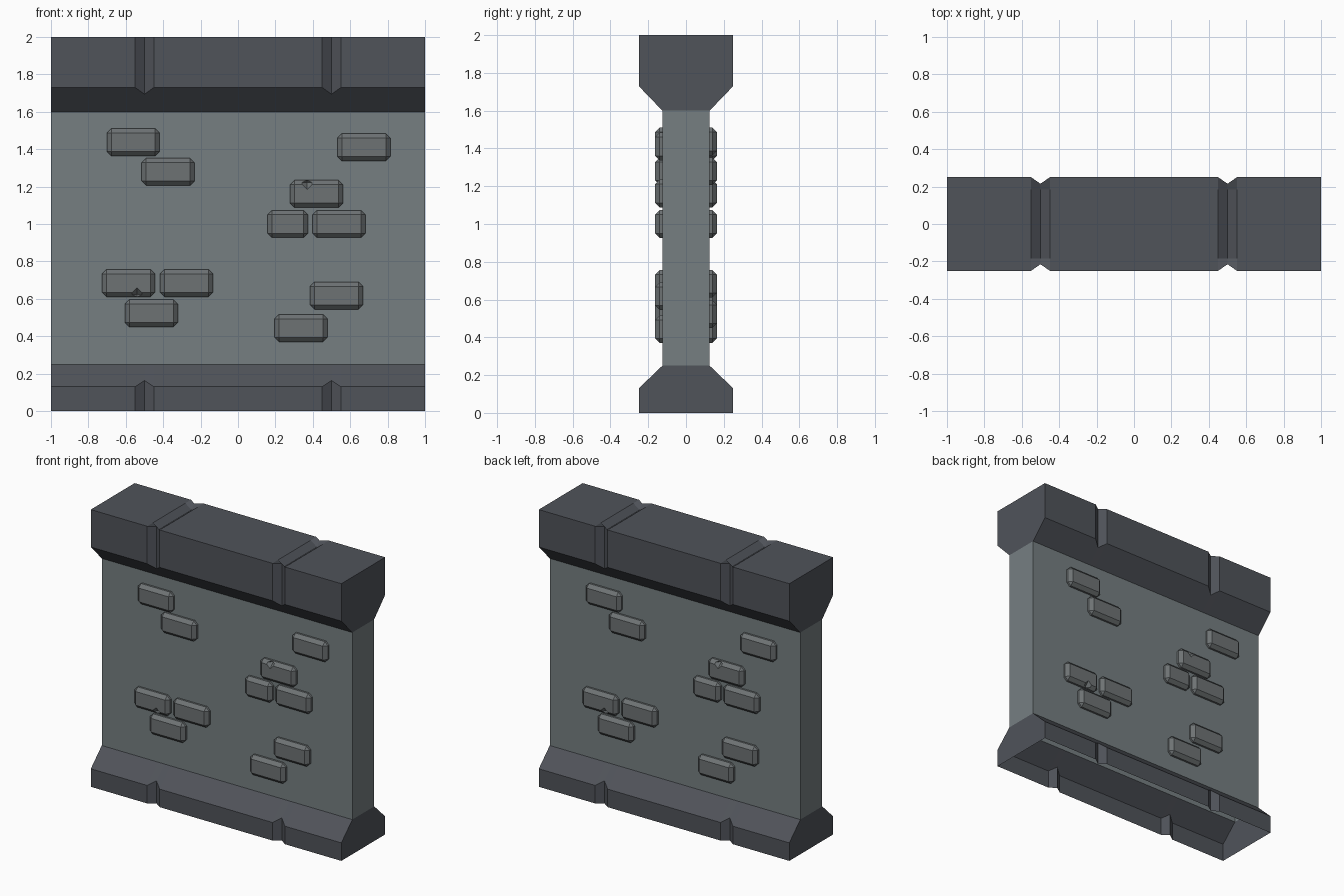
import bpy, bmesh, math
from mathutils import Matrix, Vector

if "Cube" in bpy.data.objects:
    bpy.data.objects.remove(bpy.data.objects["Cube"])


def material(name, rgb):
    m = bpy.data.materials.new(name)
    m.diffuse_color = (*rgb, 1)
    m.use_nodes = True
    m.node_tree.nodes["Principled BSDF"].inputs["Base Color"].default_value = m.diffuse_color
    return m


WALL = material("wall grey", (0.180, 0.212, 0.222))
TRIM = material("dark slate trim", (0.080, 0.087, 0.102))
BRICK = material("brick grey", (0.155, 0.170, 0.175))


def add_object(bm, name, mat):
    me = bpy.data.meshes.new(name)
    bm.to_mesh(me)
    bm.free()
    me.materials.append(mat)
    ob = bpy.data.objects.new(name, me)
    bpy.context.collection.objects.link(ob)
    return ob


def loft(name, mat, plain, pinched):
    """Skin an open half-profile (mirrored in y) along x, pinched at the two joints."""
    full = lambda half: half + [(-y, z) for y, z in reversed(half)]
    plain, pinched = full(plain), full(pinched)
    stations = [(-1, plain), (-.55, plain), (-.5, pinched), (-.45, plain),
                (.45, plain), (.5, pinched), (.55, plain), (1, plain)]
    bm = bmesh.new()
    rows = [[bm.verts.new((x, y, z)) for y, z in prof] for x, prof in stations]
    for a, b in zip(rows, rows[1:]):
        for j in range(len(a) - 1):
            bm.faces.new((a[j], a[j + 1], b[j + 1], b[j]))
    bm.faces.new(rows[0])
    bm.faces.new(rows[-1])
    bmesh.ops.recalc_face_normals(bm, faces=bm.faces)
    return bm


# Coping: flared block with grooves on its sides and top, open where it meets the wall
cap = loft("coping", TRIM,
           [(.125, 1.6), (.25, 1.73), (.25, 2), (.185, 2)],
           [(.125, 1.6), (.215, 1.694), (.215, 2), (.185, 1.965)])
add_object(cap, "coping", TRIM)

# Plinth: two flared skirts, hollow underneath, grooved at the joints
base = loft("plinth", TRIM,
            [(.25, 0), (.25, .13), (.125, .25)],
            [(.215, 0), (.215, .163), (.125, .25)])
for f in [f for f in base.faces if len(f.verts) == 4 and
          all(abs(v.co.z - .25) < 1e-4 for v in f.verts)]:
    base.faces.remove(f)
add_object(base, "plinth", TRIM)

# Wall panel: hollow box without top or bottom
bm = bmesh.new()
bmesh.ops.create_cube(bm, size=1, matrix=Matrix.Translation((0, 0, .925)) @
                      Matrix.Diagonal((2, .25, 1.35, 1)))
bmesh.ops.delete(bm, geom=[f for f in bm.faces if abs(f.normal.z) > .9],
                 context='FACES_ONLY')
add_object(bm, "wall_panel", WALL)

# Raised bricks: x, z, width, and optional chip position (x, z)
FRONT, DEPTH = -.163, .1
bricks = [(-.56, 1.437, .283, None), (-.374, 1.279, .283, None),
          (.673, 1.41, .283, None), (.42, 1.161, .283, (.37, 1.222)),
          (.265, 1.0, .217, None), (.54, 1.0, .283, None),
          (-.586, .684, .283, (-.54, .622)), (-.275, .684, .283, None),
          (-.463, .523, .283, None), (.527, .617, .283, None),
          (.337, .443, .283, None)]


def make_brick(i, x, z, w, chip):
    bm = bmesh.new()
    bmesh.ops.create_cube(bm, size=1, matrix=Matrix.Translation((x, FRONT + DEPTH / 2, z)) @
                          Matrix.Diagonal((w, DEPTH, .147, 1)))
    bmesh.ops.bevel(bm, geom=bm.edges[:], offset=.024, segments=1, affect='EDGES')
    ob = add_object(bm, f"brick_front_{i}", BRICK)
    if chip:
        # Chip knocked out of the brick edge by a small octahedron
        cb = bmesh.new()
        bmesh.ops.create_uvsphere(cb, u_segments=4, v_segments=2, radius=.038,
                                  matrix=Matrix.Translation((chip[0], FRONT, chip[1])))
        cutter = add_object(cb, "chip_cutter", BRICK)
        cutter.hide_render = True
        mod = ob.modifiers.new("chip", 'BOOLEAN')
        mod.operation, mod.solver, mod.object = 'DIFFERENCE', 'EXACT', cutter
        bpy.context.view_layer.objects.active = ob
        bpy.ops.object.modifier_apply(modifier=mod.name)
        bpy.data.objects.remove(cutter)
    # Trim away what lies inside the wall
    bm = bmesh.new()
    bm.from_mesh(ob.data)
    bmesh.ops.bisect_plane(bm, geom=bm.verts[:] + bm.edges[:] + bm.faces[:],
                           plane_co=(0, -.125, 0), plane_no=(0, 1, 0), clear_outer=True)
    bm.to_mesh(ob.data)
    bm.free()
    # Same brick on the back, turned half a revolution
    back = bpy.data.objects.new(f"brick_back_{i}", ob.data)
    back.rotation_euler.z = math.pi
    bpy.context.collection.objects.link(back)


for i, b in enumerate(bricks, 1):
    make_brick(i, *b)
